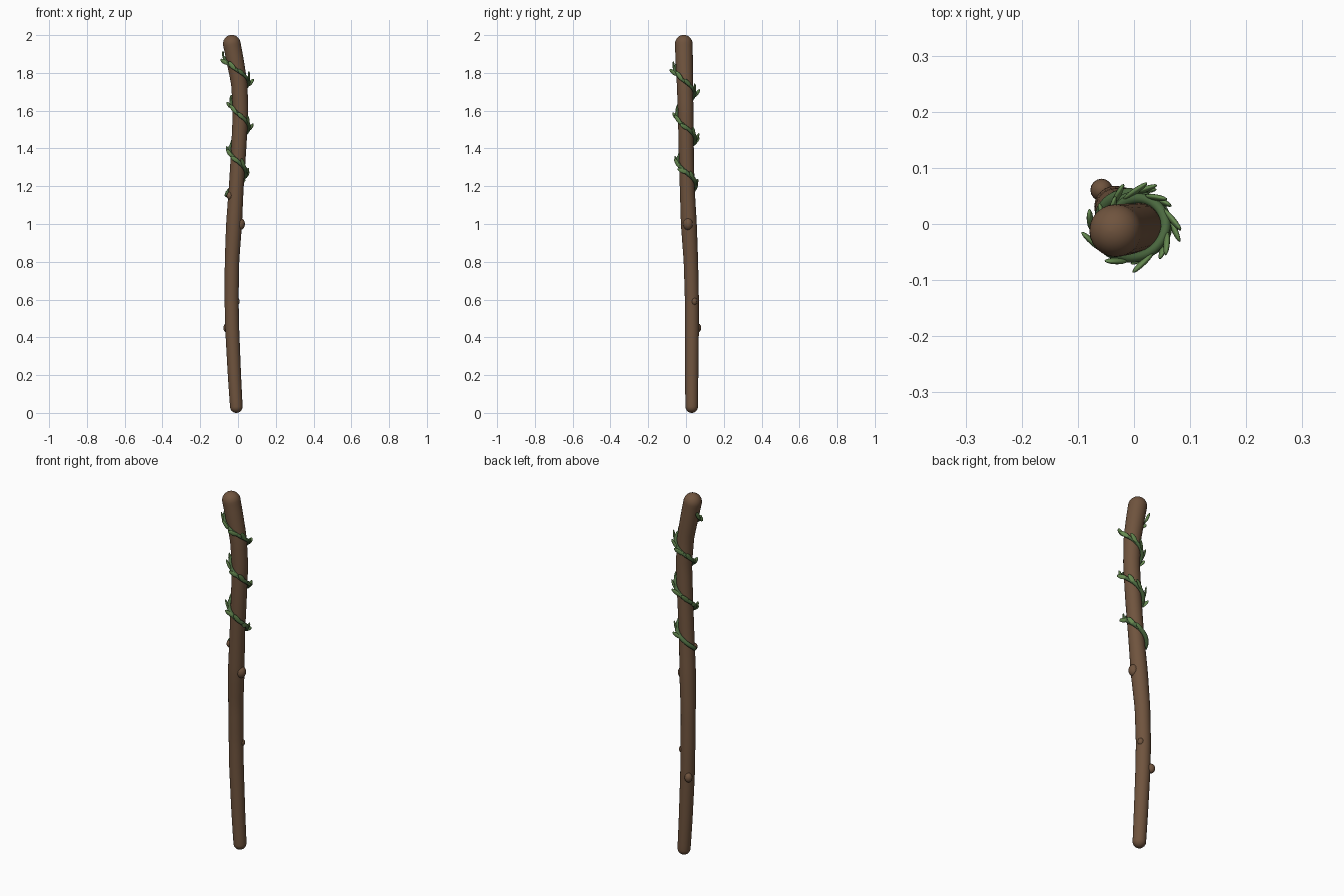
import bpy, bmesh, random
from math import sin, cos, pi, radians
from mathutils import Vector, Matrix

if "Cube" in bpy.data.objects:
    bpy.data.objects.remove(bpy.data.objects["Cube"])

random.seed(4)

# centre line and radius of the staff: z, x, y, r
PATH = [(0, -.007, .03, .033), (.2, -.019, .03, .035), (.45, -.031, .031, .037),
        (.6, -.034, .031, .037), (.8, -.032, .026, .038), (1, -.021, .015, .042),
        (1.2, -.009, .006, .039), (1.4, .004, .001, .04), (1.6, .014, -.002, .041),
        (1.75, .006, -.006, .043), (1.88, -.018, -.01, .046), (2, -.042, -.013, .047)]


def staff(z):
    for a, b in zip(PATH, PATH[1:]):
        if z <= b[0]:
            break
    t = (z - a[0]) / (b[0] - a[0])
    x, y, r = (a[i] + (b[i] - a[i]) * t for i in (1, 2, 3))
    return Vector((x, y, z)), r


def material(name, col):
    m = bpy.data.materials.new(name)
    m.diffuse_color = (*col, 1)
    m.use_nodes = True
    m.node_tree.nodes["Principled BSDF"].inputs["Base Color"].default_value = m.diffuse_color
    return m


BARK = material("bark", (.16, .088, .048))
VINE = material("vine_green", (.07, .14, .05))
LEAF = material("leaf_green", (.13, .25, .08))


def finish(name, bm, mat):
    bmesh.ops.recalc_face_normals(bm, faces=bm.faces)
    for f in bm.faces:
        f.smooth = True
    me = bpy.data.meshes.new(name)
    bm.to_mesh(me)
    bm.free()
    me.materials.append(mat)
    ob = bpy.data.objects.new(name, me)
    bpy.context.collection.objects.link(ob)
    return ob


def tube(bm, points, n):
    # points: (centre, radius) list, swept with frames following the path
    rings = []
    side = None
    for i, (c, r) in enumerate(points):
        t = (points[min(i + 1, len(points) - 1)][0] - points[max(i - 1, 0)][0]).normalized()
        side = side or t.orthogonal()
        side = (side - t * side.dot(t)).normalized()
        up = t.cross(side)
        rings.append([bm.verts.new(c + (side * cos(2 * pi * k / n) + up * sin(2 * pi * k / n)) * r)
                      for k in range(n)])
    for a, b in zip(rings, rings[1:]):
        for k in range(n):
            bm.faces.new((a[k], a[(k + 1) % n], b[(k + 1) % n], b[k]))
    bm.faces.new(rings[0][::-1])
    bm.faces.new(rings[-1])


# wooden shaft with rounded ends
bm = bmesh.new()
pts = []
steps = [i * pi / 16 for i in range(9)]
for a in steps:
    c, r = staff(.033 * (1 - cos(a)))
    pts.append((c, max(.033 * sin(a), .001)))
pts += [staff(.06 + i * .04) for i in range(48)]
for a in reversed(steps):
    c, r = staff(2 - .047 * (1 - cos(a)))
    pts.append((c, max(.047 * sin(a), .001)))
tube(bm, pts, 24)
finish("wooden_shaft", bm, BARK)

# branch knots: height, angle, size, how far out
for z, ang, s, out in [(.45, 132, .02, .04), (.59, 25, .016, .03),
                       (1.0, -8, .026, .032), (1.15, 210, .016, .037)]:
    c, r = staff(z)
    a = radians(ang)
    bm = bmesh.new()
    bmesh.ops.create_uvsphere(bm, u_segments=16, v_segments=10, radius=s)
    bmesh.ops.scale(bm, vec=(1, 1, 1.25), verts=bm.verts)
    bmesh.ops.translate(bm, vec=c + Vector((cos(a), sin(a), 0)) * out, verts=bm.verts)
    finish("branch_knot", bm, BARK)

# vine spiralling three turns up the shaft
Z0, Z1, TURNS = 1.15, 1.88, 3.02


def vine(t, gap=.008):
    c, r = staff(Z0 + (Z1 - Z0) * t)
    a = pi - TURNS * 2 * pi * t
    out = Vector((cos(a), sin(a), 0))
    return c + out * (r + gap), out


N = 150
bm = bmesh.new()
tube(bm, [(vine(i / N)[0], .0115 - .003 * i / N) for i in range(N + 1)], 10)
finish("climbing_vine", bm, VINE)

# leaves lying along the vine, tips turned up
COUNT = 24
bm = bmesh.new()
for i in range(COUNT):
    t = .09 + .91 * i / (COUNT - 1)
    p, out = vine(t, .014)
    tang = Vector((out.y, -out.x, 0))
    lift = random.uniform(.9, 1.5) if i % 2 else random.uniform(.4, .8)
    d = (tang + Vector((0, 0, lift)) + out * .22).normalized()
    w = d.cross(out).normalized()
    nrm = w.cross(d)
    L = random.uniform(.026, .034)
    rot = Matrix((d * L, w * .012, nrm * .0055)).transposed().to_4x4()
    bmesh.ops.create_uvsphere(bm, u_segments=12, v_segments=8, radius=1,
                              matrix=Matrix.Translation(p + d * L * .7) @ rot)
finish("vine_leaves", bm, LEAF)
